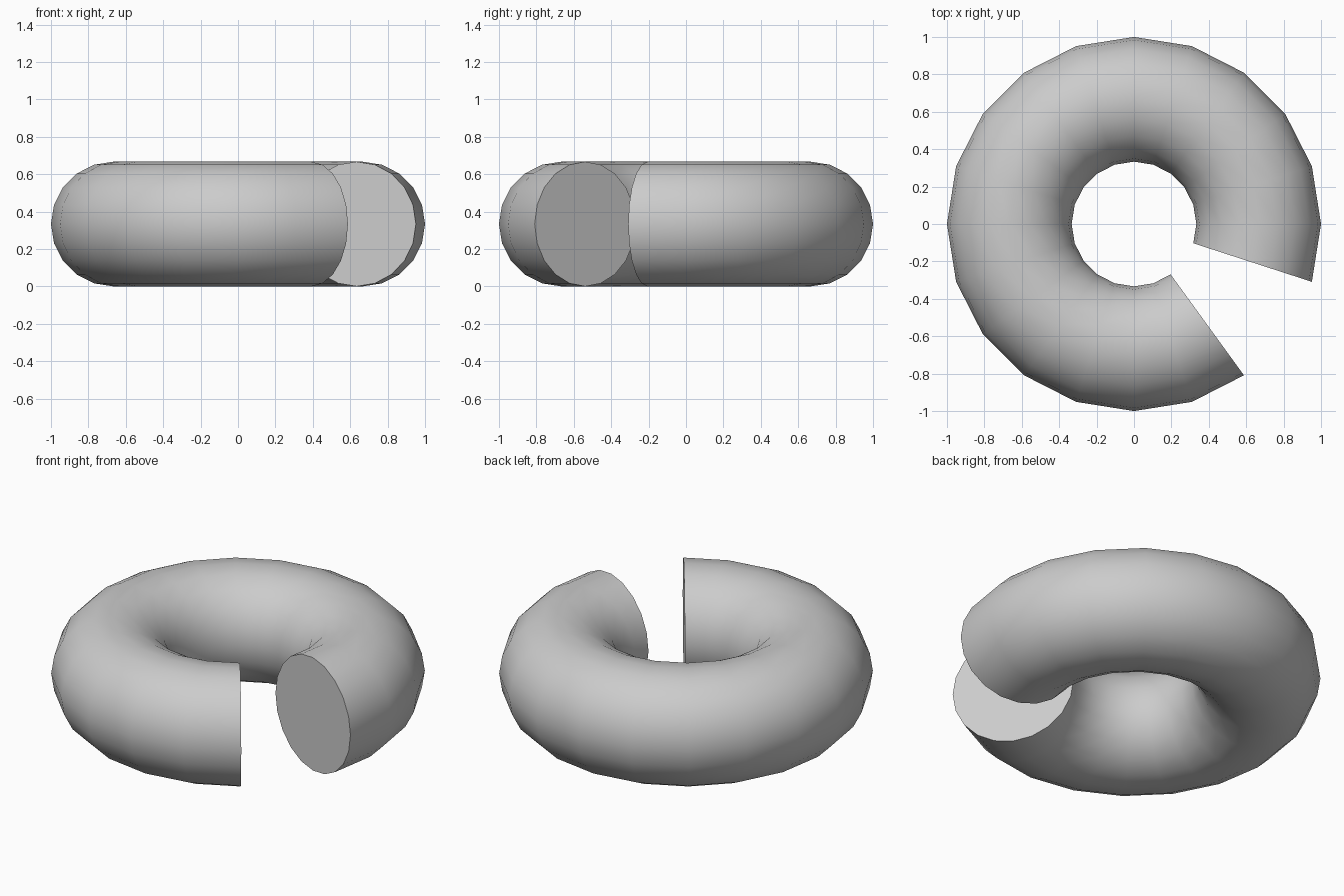
import bpy, bmesh
from math import sin, cos, radians

if "Cube" in bpy.data.objects:
    bpy.data.objects.remove(bpy.data.objects["Cube"])

MAJOR, MINOR = 2 / 3, 1 / 3      # ring radius, tube radius
STEP = 18                        # degrees per segment, both ways round
START, SEGMENTS, SIDES = -18, 18, 20

bm = bmesh.new()

# Cross-section rings swept around z, leaving a two-segment gap
rings = []
for i in range(SEGMENTS + 1):
    a = radians(START + i * STEP)
    ring = []
    for j in range(SIDES):
        b = radians(j * STEP)
        r = MAJOR + MINOR * cos(b)
        ring.append(bm.verts.new((r * cos(a), r * sin(a), MINOR + MINOR * sin(b))))
    rings.append(ring)

# Tube wall
for p, q in zip(rings, rings[1:]):
    for j in range(SIDES):
        k = (j + 1) % SIDES
        bm.faces.new((p[j], q[j], q[k], p[k]))

# Flat end caps
bm.faces.new(rings[0])
bm.faces.new(rings[-1][::-1])
bmesh.ops.recalc_face_normals(bm, faces=bm.faces)

mesh = bpy.data.meshes.new("open_ring")
bm.to_mesh(mesh)
bm.free()
obj = bpy.data.objects.new("open_ring", mesh)
bpy.context.collection.objects.link(obj)

# Smooth tube, crisp cap edges
bpy.context.view_layer.objects.active = obj
obj.select_set(True)
bpy.ops.object.shade_smooth_by_angle(angle=radians(30))
